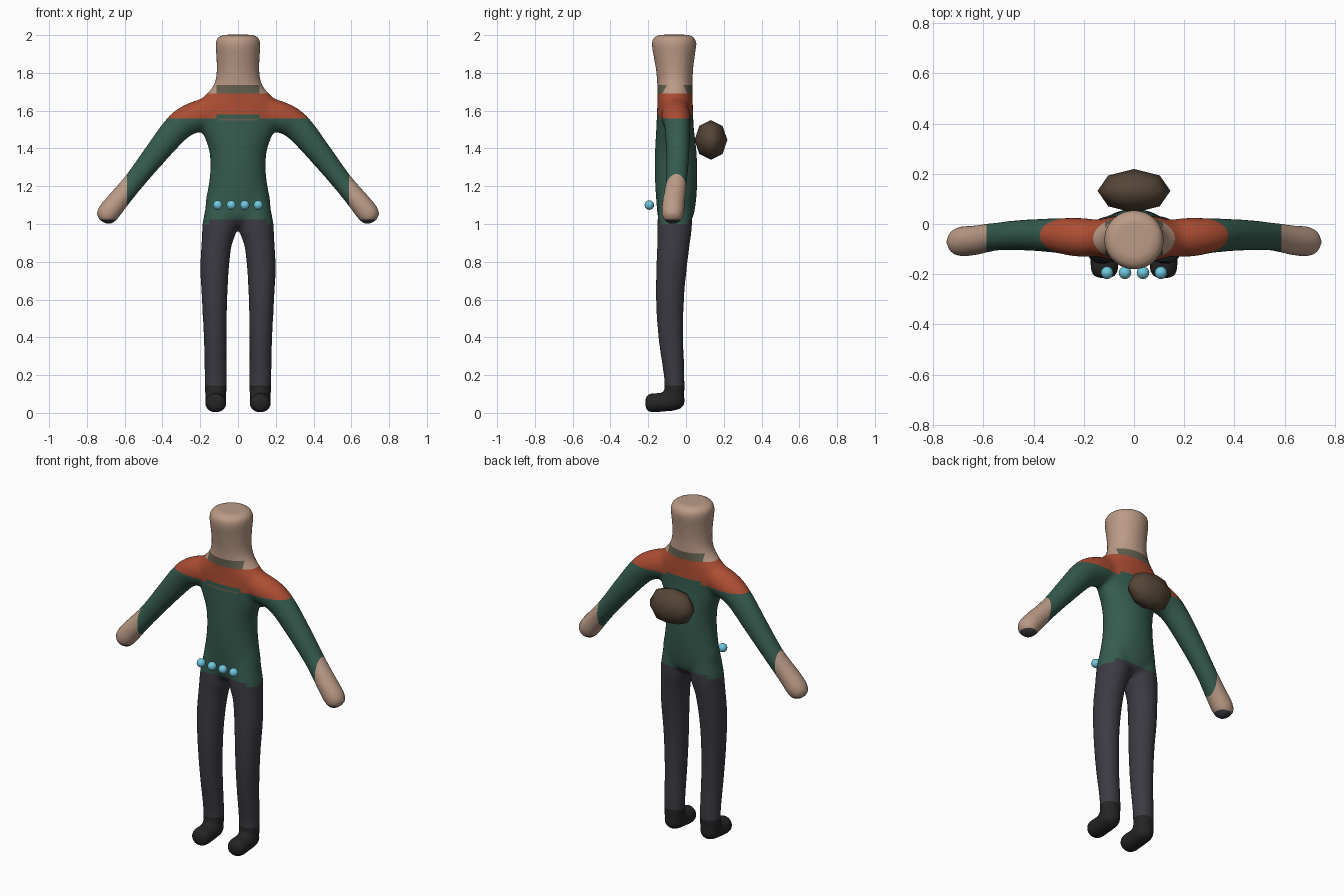
import bpy, bmesh, math
from mathutils import Vector

cube = bpy.data.objects.get("Cube")
if cube:
    bpy.data.objects.remove(cube, do_unlink=True)


def material(name, rgb):
    m = bpy.data.materials.new(name)
    m.use_nodes = True
    m.diffuse_color = (*rgb, 1)
    m.node_tree.nodes["Principled BSDF"].inputs["Base Color"].default_value = (*rgb, 1)
    return m


SKIN, RED, GREEN, CHARCOAL, BLACK, OLIVE = range(6)
body_mats = [material("skin", (.50, .325, .24)), material("rust_red", (.42, .075, .033)),
             material("forest_green", (.036, .105, .077)), material("charcoal", (.045, .043, .055)),
             material("shoe_black", (.018, .018, .018)), material("olive_grey", (.125, .115, .08))]
brown = material("pack_brown", (.092, .06, .038))
blue = material("bead_blue", (.16, .58, .74))


def spline(p, q, r, s, t):
    # smooth blend through neighbouring stations
    return tuple(.5 * (2 * b + (c - a) * t + (2 * a - 5 * b + 4 * c - d) * t * t
                       + (3 * b - a - 3 * c + d) * t ** 3) for a, b, c, d in zip(p, q, r, s))


def loft(bm, stations, side, mirror=1, sides=32, steps=4):
    """Closed tube through (x, y, z, radius along side, radius across)."""
    st = [stations[0]] + stations + [stations[-1]]
    path = [spline(*st[i:i + 4], k / steps) for i in range(len(stations) - 1) for k in range(steps)]
    path.append(stations[-1])
    centres = [Vector(p[:3]) for p in path]
    rings = []
    for i, (c, p) in enumerate(zip(centres, path)):
        tangent = (centres[min(i + 1, len(path) - 1)] - centres[max(i - 1, 0)]).normalized()
        u = (side - tangent * side.dot(tangent)).normalized()
        v = tangent.cross(u)
        ring = []
        for k in range(sides):
            a = math.tau * k / sides
            co = c + u * (p[3] * math.cos(a)) + v * (p[4] * math.sin(a))
            co.x *= mirror
            ring.append(bm.verts.new(co))
        rings.append(ring)
    faces = [bm.faces.new(rings[0]), bm.faces.new(rings[-1][::-1])]
    for a, b in zip(rings, rings[1:]):
        for k in range(sides):
            j = (k + 1) % sides
            faces.append(bm.faces.new((a[j], a[k], b[k], b[j])))
    bmesh.ops.recalc_face_normals(bm, faces=faces)


X, Y = Vector((1, 0, 0)), Vector((0, 1, 0))

# Torso, neck and blank head: height, half width, centre depth, half depth
torso = [(.99, .05, -.06, .05), (1.03, .15, -.059, .09), (1.1, .174, -.053, .103),
         (1.2, .157, -.052, .111), (1.3, .147, -.053, .113), (1.4, .156, -.055, .109),
         (1.5, .195, -.058, .1), (1.58, .22, -.058, .096), (1.64, .215, -.058, .094),
         (1.69, .165, -.058, .093), (1.74, .127, -.058, .095), (1.8, .114, -.06, .097),
         (1.88, .115, -.062, .108), (1.95, .12, -.063, .119), (1.985, .112, -.063, .111),
         (2.002, .08, -.063, .08)]
torso = [(0, y, z, a, b) for z, a, y, b in torso]

leg = [(.09, -.055, 1.14, .07, .085), (.095, -.06, 1.0, .093, .093), (.113, -.066, .9, .081, .087),
       (.124, -.077, .76, .076, .081), (.124, -.085, .6, .068, .075), (.121, -.08, .4, .061, .067),
       (.118, -.063, .2, .059, .055), (.118, -.06, .1, .058, .052), (.118, -.06, .06, .045, .04)]

foot = [(.118, -.012, .082, .025, .02), (.118, -.045, .067, .055, .05), (.118, -.12, .056, .057, .05),
        (.118, -.18, .053, .057, .053), (.118, -.207, .053, .045, .042), (.118, -.217, .053, .02, .02)]

arm = [(.1, -.058, 1.6, .085, .07), (.22, -.053, 1.568, .083, .078), (.312, -.046, 1.517, .077, .069),
       (.43, -.044, 1.378, .065, .063), (.546, -.05, 1.231, .055, .057), (.63, -.064, 1.13, .057, .06),
       (.686, -.07, 1.06, .06, .061), (.708, -.071, 1.023, .046, .046), (.716, -.071, 1.009, .015, .015)]

bm = bmesh.new()
loft(bm, torso, X)
for s in (1, -1):
    loft(bm, leg, X, s)
    loft(bm, foot, X, s)
    # arm radii are given as (across, depth)
    loft(bm, [(x, y, z, d, w) for x, y, z, w, d in arm], Y, s)
mesh = bpy.data.meshes.new("body")
bm.to_mesh(mesh)
bm.free()
body = bpy.data.objects.new("body", mesh)
bpy.context.collection.objects.link(body)

# Fuse the limbs into one soft skin
remesh = body.modifiers.new("fuse", 'REMESH')
remesh.mode = 'VOXEL'
remesh.voxel_size = .011
soften = body.modifiers.new("soften", 'SMOOTH')
soften.factor = .5
soften.iterations = 16
bpy.context.view_layer.update()
fused = bpy.data.meshes.new_from_object(body.evaluated_get(bpy.context.evaluated_depsgraph_get()))
body.modifiers.clear()
body.data = fused
fused.name = "body"
fused.materials.clear()
for m in body_mats:
    fused.materials.append(m)

# Cut clean edges where the clothing changes colour
bm = bmesh.new()
bm.from_mesh(fused)
cuts = [((0, 0, z), (0, 0, 1)) for z in (.145, 1.0, 1.025, 1.547, 1.558, 1.58, 1.69, 1.735)]
cuts += [((s * x, 0, 0), (1, 0, 0)) for x in (.1, .115, .15, .587) for s in (1, -1)]
for co, no in cuts:
    bmesh.ops.bisect_plane(bm, geom=bm.verts[:] + bm.edges[:] + bm.faces[:],
                           plane_co=co, plane_no=no, dist=1e-5)


def clothing(c):
    x, z = abs(c.x), c.z
    if x > .587:                       # hands with dark fingertips
        return CHARCOAL if z < 1.025 else SKIN
    if z < .145:
        return BLACK
    if x < .3 and z < (1.0 if x > .15 else 1.025):
        return CHARCOAL
    if x < .115 and 1.69 < z < 1.735:  # collar
        return OLIVE
    if z > 1.69:
        return SKIN
    if x < .1 and c.y < -.06 and 1.547 < z < 1.558:  # chest seam
        return OLIVE
    return RED if z > (1.58 if x < .115 else 1.558) else GREEN


for f in bm.faces:
    f.smooth = True
    f.material_index = clothing(f.calc_center_median())
bm.to_mesh(fused)
bm.free()


def ball(name, loc, scale, segments, rings, mat):
    bpy.ops.mesh.primitive_uv_sphere_add(segments=segments, ring_count=rings, radius=1, location=loc)
    ob = bpy.context.object
    ob.name = name
    ob.scale = scale
    ob.data.materials.append(mat)
    bpy.ops.object.shade_smooth()


# Coarse rounded back pack
ball("back_pack", (0, .132, 1.445), (.145, .087, .105), 8, 4, brown)

# Row of belt beads
for i in range(4):
    ball(f"belt_bead_{i + 1}", ((i - 1.5) * .0715, -.194, 1.1), (.025,) * 3, 16, 10, blue)
